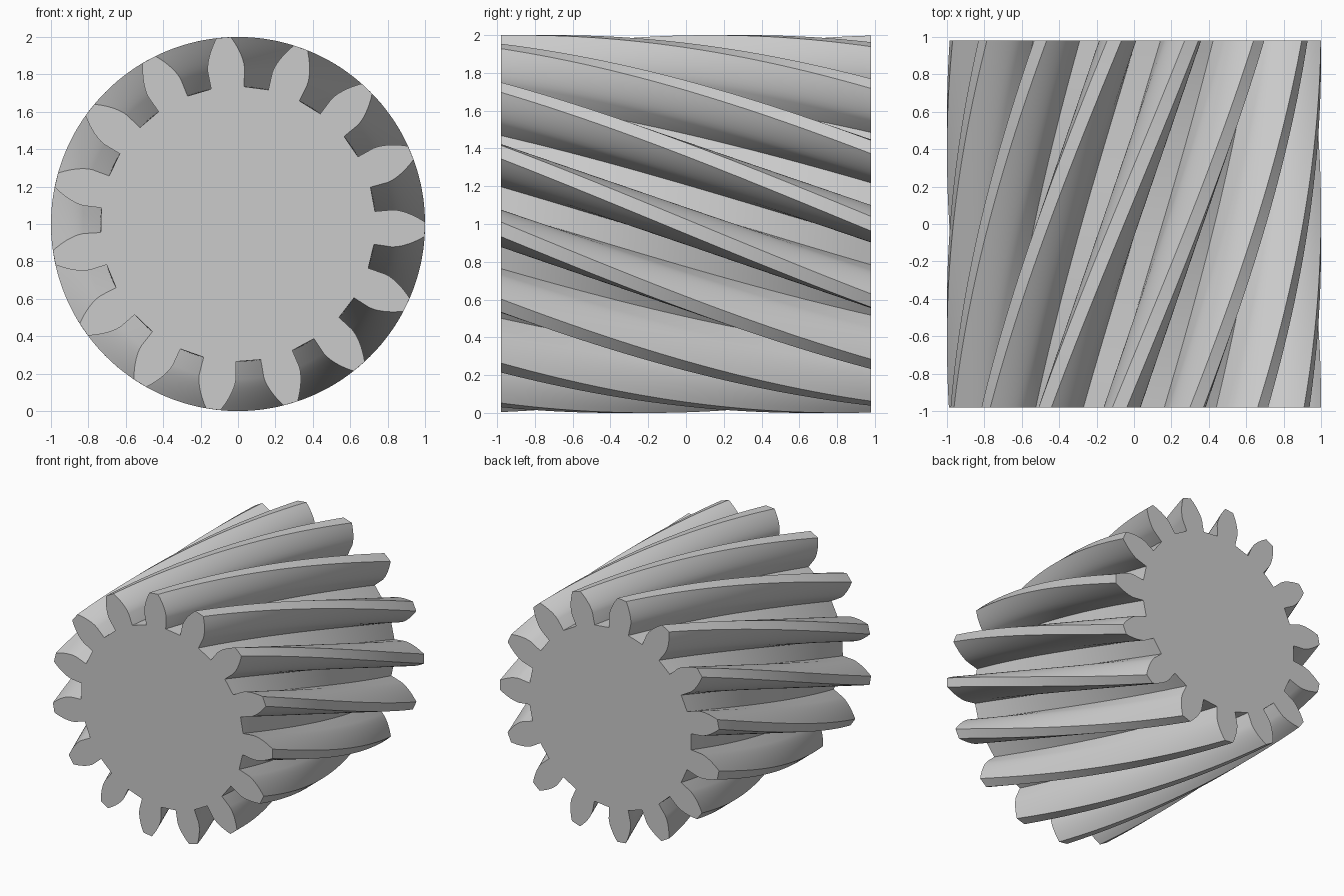
import bpy, bmesh
from math import sin, cos, tan, acos, radians, pi, sqrt

cube = bpy.data.objects.get("Cube")
if cube:
    bpy.data.objects.remove(cube, do_unlink=True)

# Gear proportions: standard involute teeth on a helical sweep
TEETH = 15
TIP_R = 1.0
MODULE = 2 * TIP_R / (TEETH + 2)
PITCH_R = MODULE * TEETH / 2
ROOT_R = PITCH_R - 1.25 * MODULE
PRESSURE = radians(20)
BASE_R = PITCH_R * cos(PRESSURE)
HALF_LENGTH = 0.98
TWIST = 2 * HALF_LENGTH * tan(radians(20)) / PITCH_R
FIRST_TOOTH = radians(22.4)
SLICES = 32
FLANK_STEPS = 7


def involute(a):
    return tan(a) - a


def half_angle(r):
    """Half of the tooth's angular width at radius r."""
    a = acos(min(1.0, BASE_R / r))
    return pi / (2 * TEETH) + involute(PRESSURE) - involute(a)


# One tooth flank from root to tip, as (radius, half angle)
flank = [(ROOT_R, half_angle(BASE_R))]
for i in range(FLANK_STEPS + 1):
    r = BASE_R + (TIP_R - BASE_R) * i / FLANK_STEPS
    flank.append((r, half_angle(r)))

# Whole outline in polar form
outline = []
for t in range(TEETH):
    mid = FIRST_TOOTH + t * 2 * pi / TEETH
    outline += [(r, mid - h) for r, h in flank]
    outline += [(r, mid + h) for r, h in reversed(flank)]

# Sweep the outline along y while twisting it
bm = bmesh.new()
rings = []
for s in range(SLICES + 1):
    f = s / SLICES
    y = HALF_LENGTH * (2 * f - 1)
    rings.append([bm.verts.new((r * cos(a - TWIST * f), y, TIP_R + r * sin(a - TWIST * f)))
                  for r, a in outline])
n = len(outline)
for near, far in zip(rings, rings[1:]):
    for i in range(n):
        j = (i + 1) % n
        bm.faces.new((near[i], near[j], far[j], far[i]))

# Flat end caps
bm.faces.new(rings[0])
bm.faces.new(list(reversed(rings[-1])))
bmesh.ops.recalc_face_normals(bm, faces=bm.faces[:])

mesh = bpy.data.meshes.new("helical_gear")
bm.to_mesh(mesh)
bm.free()
gear = bpy.data.objects.new("helical_gear", mesh)
bpy.context.collection.objects.link(gear)

# Plain grey metal
grey = bpy.data.materials.new("light_grey")
grey.use_nodes = True
colour = (0.6, 0.6, 0.6, 1.0)
grey.diffuse_color = colour
grey.node_tree.nodes["Principled BSDF"].inputs["Base Color"].default_value = colour
mesh.materials.append(grey)

# Smooth flanks, crisp tooth edges
bpy.ops.object.select_all(action='DESELECT')
gear.select_set(True)
bpy.context.view_layer.objects.active = gear
bpy.ops.object.shade_smooth_by_angle(angle=radians(25))
